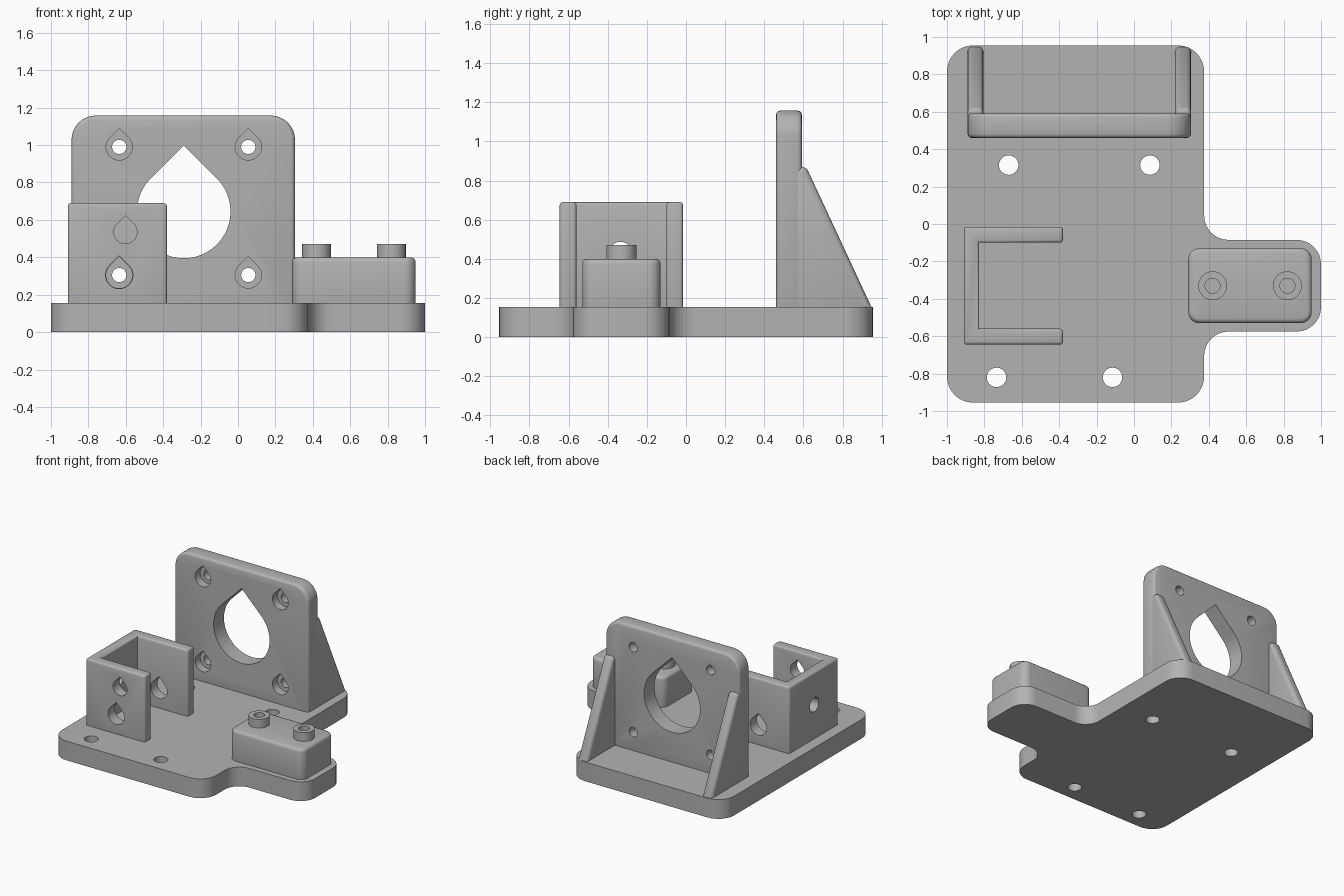
import bpy, bmesh
from math import cos, sin, pi, sqrt, tan
from mathutils import Vector

old = bpy.data.objects.get("Cube")
if old:
    bpy.data.objects.remove(old, do_unlink=True)

grey = bpy.data.materials.new("plain grey")
grey.use_nodes = True
colour = (0.45, 0.45, 0.45, 1)
grey.diffuse_color = colour
grey.node_tree.nodes["Principled BSDF"].inputs["Base Color"].default_value = colour


def rounded(corners, steps=8):
    """Outline from (u, v, radius) corners, with an arc at each one."""
    out = []
    for i, (u, v, r) in enumerate(corners):
        p = Vector((u, v))
        if r == 0:
            out.append(p)
            continue
        a = (Vector(corners[i - 1][:2]) - p).normalized()
        b = (Vector(corners[(i + 1) % len(corners)][:2]) - p).normalized()
        half = a.angle(b) / 2
        centre = p + (a + b).normalized() * r / sin(half)
        start = p + a * r / tan(half) - centre
        end = p + b * r / tan(half) - centre
        for k in range(steps + 1):
            out.append(centre + start.slerp(end, k / steps).normalized() * r)
    return out


def rect(u0, v0, u1, v1, r=0):
    return rounded([(u0, v0, r), (u1, v0, r), (u1, v1, r), (u0, v1, r)])


def circle(u, v, r, n=32):
    return [(u + r * cos(2 * pi * k / n), v + r * sin(2 * pi * k / n)) for k in range(n)]


def teardrop(u, v, r, n=36):
    """Circle with a pointed top, for printing without supports."""
    arc = [pi * (0.75 + 1.5 * k / n) for k in range(n + 1)]
    return [(u + r * cos(t), v + r * sin(t)) for t in arc] + [(u, v + r * sqrt(2))]


def prism(name, outline, axis, lo, hi, bevel=0, rule=lambda e: True):
    """Extrude an outline along an axis and round its sharp convex edges."""
    place = {"X": lambda u, v, w: (w, u, v),
             "Y": lambda u, v, w: (u, w, v),
             "Z": lambda u, v, w: (u, v, w)}[axis]
    bm = bmesh.new()
    face = bm.faces.new([bm.verts.new(place(u, v, lo)) for u, v in outline])
    ext = bmesh.ops.extrude_face_region(bm, geom=[face])["geom"]
    shift = Vector(place(0, 0, hi - lo))
    bmesh.ops.translate(bm, vec=shift, verts=[g for g in ext if isinstance(g, bmesh.types.BMVert)])
    bmesh.ops.recalc_face_normals(bm, faces=bm.faces)
    if bevel:
        edges = [e for e in bm.edges
                 if e.is_convex and e.calc_face_angle(0) > 0.7 and rule(e)]
        bmesh.ops.bevel(bm, geom=edges, offset=bevel, segments=3, profile=0.5,
                        affect="EDGES", clamp_overlap=True)
    mesh = bpy.data.meshes.new(name)
    bm.to_mesh(mesh)
    bm.free()
    mesh.materials.append(grey)
    obj = bpy.data.objects.new(name, mesh)
    bpy.context.collection.objects.link(obj)
    return obj


def cut(obj, outline, axis, lo, hi):
    """Subtract an extruded outline from a part."""
    cutter = prism("cutter", outline, axis, lo, hi)
    cutter.hide_render = True
    mod = obj.modifiers.new("cut", "BOOLEAN")
    mod.operation, mod.solver, mod.object = "DIFFERENCE", "EXACT", cutter
    graph = bpy.context.evaluated_depsgraph_get()
    mesh = bpy.data.meshes.new_from_object(obj.evaluated_get(graph))
    obj.modifiers.clear()
    obj.data = mesh
    bpy.data.objects.remove(cutter, do_unlink=True)


TOP = 0.155    # top of the base plate
SUNK = 0.1     # uprights start inside the base plate
parts = []

# Base plate with a side arm, blended by fillets
base = prism("base_plate", rounded([
    (-1, -0.955, 0.14), (0.375, -0.955, 0.14), (0.375, -0.575, 0.13),
    (1, -0.575, 0.13), (1, -0.085, 0.13), (0.375, -0.085, 0.13),
    (0.375, 0.955, 0.14), (-1, 0.955, 0.14)]), "Z", 0, TOP)
for x, y in [(-0.67, 0.315), (0.085, 0.315), (-0.735, -0.82), (-0.115, -0.82)]:
    cut(base, circle(x, y, 0.052), "Z", -0.1, 0.3)
parts.append(base)

# Upright motor plate with a large opening and counterbored screw holes
plate = prism("motor_plate", rounded([
    (-0.89, SUNK, 0), (0.305, SUNK, 0), (0.305, 1.158, 0.13), (-0.89, 1.158, 0.13)]),
    "Y", 0.46, 0.592, 0.022)
cut(plate, teardrop(-0.29, 0.645, 0.25), "Y", 0.3, 0.8)
for x in (-0.635, 0.055):
    for z in (0.305, 0.99):
        cut(plate, circle(x, z, 0.038), "Y", 0.3, 0.8)
        cut(plate, teardrop(x, z, 0.07), "Y", 0.3, 0.525)
parts.append(plate)

# Sloping gussets behind the plate
for side, x in (("right", -0.89), ("left", 0.22)):
    parts.append(prism(side + "_gusset", rounded([
        (0.55, SUNK, 0), (0.947, SUNK, 0), (0.947, TOP, 0),
        (0.615, 0.868, 0.03), (0.55, 0.868, 0)]), "X", x, x + 0.085, 0.025))

# Three-sided bracket, open toward the arm
bracket = prism("bracket", [
    (-0.91, -0.645), (-0.38, -0.645), (-0.38, -0.56), (-0.828, -0.56),
    (-0.828, -0.1), (-0.38, -0.1), (-0.38, -0.015), (-0.91, -0.015)],
    "Z", SUNK, 0.69, 0.016)
cut(bracket, teardrop(-0.635, 0.305, 0.073), "Y", -0.8, 0.1)
cut(bracket, teardrop(-0.602, 0.535, 0.062), "Y", -0.8, -0.4)
cut(bracket, circle(-0.335, 0.43, 0.057), "X", -1.1, -0.7)
parts.append(bracket)

# Raised block on the arm
block = prism("sensor_block", rect(0.29, -0.53, 0.95, -0.13, 0.06), "Z", SUNK, 0.4, 0.025)
parts.append(block)

# Hollow screw bosses on the block
for side, x in (("inner", 0.42), ("outer", 0.82)):
    cut(block, circle(x, -0.33, 0.04), "Z", 0.2, 0.6)
    boss = prism(side + "_boss", circle(x, -0.33, 0.077), "Z", 0.38, 0.47)
    cut(boss, circle(x, -0.33, 0.04), "Z", 0.2, 0.6)
    parts.append(boss)

# Smooth shading that keeps edges sharp
bpy.ops.object.select_all(action="DESELECT")
for obj in parts:
    obj.select_set(True)
bpy.context.view_layer.objects.active = base
bpy.ops.object.shade_smooth_by_angle(angle=0.6)
